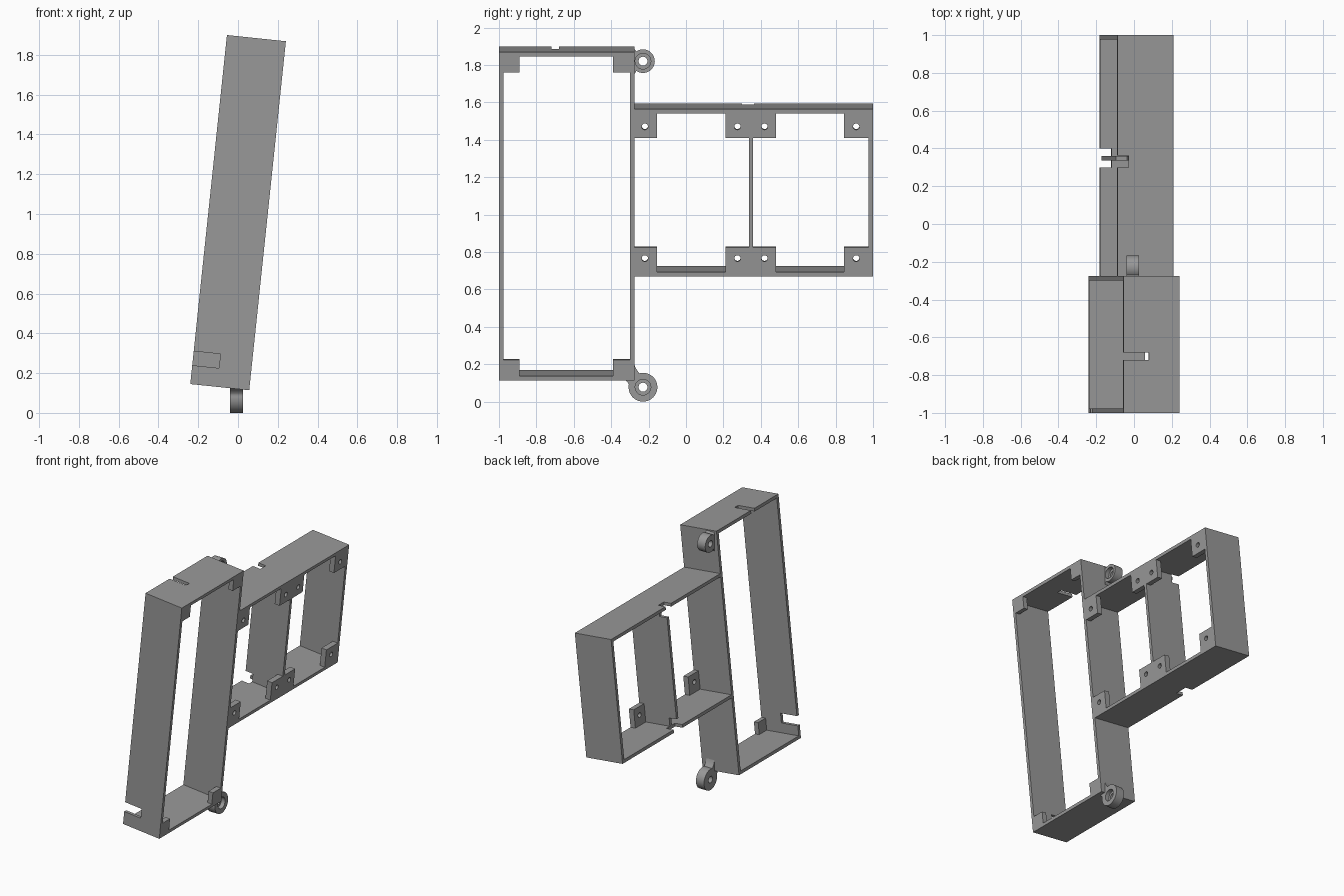
import bpy, bmesh, math

if "Cube" in bpy.data.objects:
    bpy.data.objects.remove(bpy.data.objects["Cube"])

TILT = math.radians(6)
BASE = (-0.24, 0, 0.145)      # lower rear edge of the tilted frames
D, T = 0.298, 0.023           # frame depth, wall thickness
H = 1.764                     # tall frame height
LO, HI = 0.559, 1.458         # wide frame bottom and top
Y0, Y1, Y2 = -1.0, -0.276, 1.0

grey = bpy.data.materials.new("grey")
grey.diffuse_color = (0.318, 0.318, 0.318, 1)
grey.use_nodes = True
grey.node_tree.nodes["Principled BSDF"].inputs["Base Color"].default_value = grey.diffuse_color


def plate(name, outline, axis, lo, hi, tilted=True):
    """Extrude a 2D outline along one axis (x: outline is y,z / y: x,z / z: x,y)."""
    def place(p, d):
        return {'x': (d, p[0], p[1]), 'y': (p[0], d, p[1]), 'z': (p[0], p[1], d)}[axis]
    bm = bmesh.new()
    a = [bm.verts.new(place(p, lo)) for p in outline]
    b = [bm.verts.new(place(p, hi)) for p in outline]
    bm.faces.new(a)
    bm.faces.new(b)
    for i in range(len(a)):
        j = (i + 1) % len(a)
        bm.faces.new((a[i], a[j], b[j], b[i]))
    bmesh.ops.recalc_face_normals(bm, faces=bm.faces)
    me = bpy.data.meshes.new(name)
    bm.to_mesh(me)
    bm.free()
    me.materials.append(grey)
    ob = bpy.data.objects.new(name, me)
    bpy.context.collection.objects.link(ob)
    if tilted:
        ob.location = BASE
        ob.rotation_euler = (0, TILT, 0)
    return ob


def rect(a0, a1, b0, b1):
    return [(a0, b0), (a1, b0), (a1, b1), (a0, b1)]


def slotted(a1, b0, b1, depth, s0, s1):
    """Rectangle with a slot cut in from its rear edge."""
    return [(0, b0), (a1, b0), (a1, b1), (0, b1), (0, s1), (depth, s1), (depth, s0), (0, s0)]


def arc(cy, cz, r, start, end, n=40):
    return [(cy + r * math.cos(math.radians(start + (end - start) * i / n)),
             cz + r * math.sin(math.radians(start + (end - start) * i / n))) for i in range(n + 1)]


def bore(ob, cy, cz, r, lo, hi, tilted=True):
    """Cut a round hole along x."""
    cutter = plate("hole_cutter", arc(cy, cz, r, 0, 345, 23), 'x', lo, hi, tilted)
    cutter.hide_render = True
    mod = ob.modifiers.new("hole", 'BOOLEAN')
    mod.operation = 'DIFFERENCE'
    mod.solver = 'EXACT'
    mod.object = cutter
    bpy.context.view_layer.update()
    bpy.ops.object.select_all(action='DESELECT')
    bpy.context.view_layer.objects.active = ob
    ob.select_set(True)
    bpy.ops.object.modifier_apply(modifier=mod.name)
    bpy.data.objects.remove(cutter)


def smooth(ob):
    bpy.ops.object.select_all(action='DESELECT')
    bpy.context.view_layer.objects.active = ob
    ob.select_set(True)
    bpy.ops.object.shade_smooth_by_angle(angle=math.radians(30))


# Tall frame
plate("tall_front_wall", slotted(D, 0, H, 0.135, 0.095, 0.166), 'y', Y0, Y0 + T)
plate("tall_shared_wall", rect(0, D, 0, H), 'y', Y1 - T, Y1)
plate("tall_floor", rect(0, D, Y0 + T, Y1 - T), 'z', 0, T)
plate("tall_top", slotted(D, Y0 + T, Y1 - T, 0.135, -0.72, -0.68), 'z', H - T, H)
for a, b in ((Y0 + T, -0.89), (-0.39, Y1 - T)):
    for c, d in ((T, 0.11), (H - 0.11, H - T)):
        plate("tall_corner_tab", rect(a, b, c, d), 'x', D - 0.035, D)

# Wide frame
plate("wide_floor", slotted(D, Y1, Y2 - T, 0.06, 0.30, 0.40), 'z', LO, LO + T)
plate("wide_top", slotted(D, Y1, Y2 - T, 0.06, 0.30, 0.363), 'z', HI - T, HI)
plate("wide_end_wall", rect(0, D, LO, HI), 'y', Y2 - T, Y2)

# Divider with notched rear corners
n, lo, hi = 0.06, LO + T, HI - T
plate("divider", [(n, lo), (D, lo), (D, hi), (n, hi), (n, hi - n), (0, hi - n),
                  (0, lo + n), (n, lo + n)], 'y', 0.336, 0.359)

# Drilled mounting tabs
for a, b, holes in ((Y1, -0.155, [-0.22]), (0.21, 0.48, [0.275, 0.42]), (0.845, Y2 - T, [0.91])):
    for c, d, hz in ((LO + T, 0.715, 0.655), (1.303, HI - T, 1.3635)):
        tab = plate("mounting_tab", rect(a, b, c, d), 'x', D - 0.04, D)
        for hy in holes:
            bore(tab, hy, hz, 0.017, D - 0.1, D + 0.05)
        smooth(tab)

# Hinge lugs with filleted roots and stepped bores
LX0, LX1 = -0.04, 0.026
lower = ([(-0.345, 0.125), (-0.32, 0.112), (-0.309, 0.098)] + arc(-0.23, 0.077, 0.077, 170, 465)
         + [(-0.26, 0.165), (-0.271, 0.183), (-0.277, 0.205), (-0.285, 0.205), (-0.285, 0.13)])
upper = ([(-0.285, 1.742), (-0.276, 1.75), (-0.268, 1.764)] + arc(-0.23, 1.82, 0.063, -125, 125)
         + [(-0.268, 1.875), (-0.276, 1.885), (-0.285, 1.885)])
for name, outline, cz in (("lower_lug", lower, 0.077), ("upper_lug", upper, 1.82)):
    lug = plate(name, outline, 'x', LX0, LX1, False)
    bore(lug, -0.23, cz, 0.024, LX0 - 0.05, LX1 + 0.05, False)
    bore(lug, -0.23, cz, 0.042, LX1 - 0.03, LX1 + 0.05, False)
    smooth(lug)
